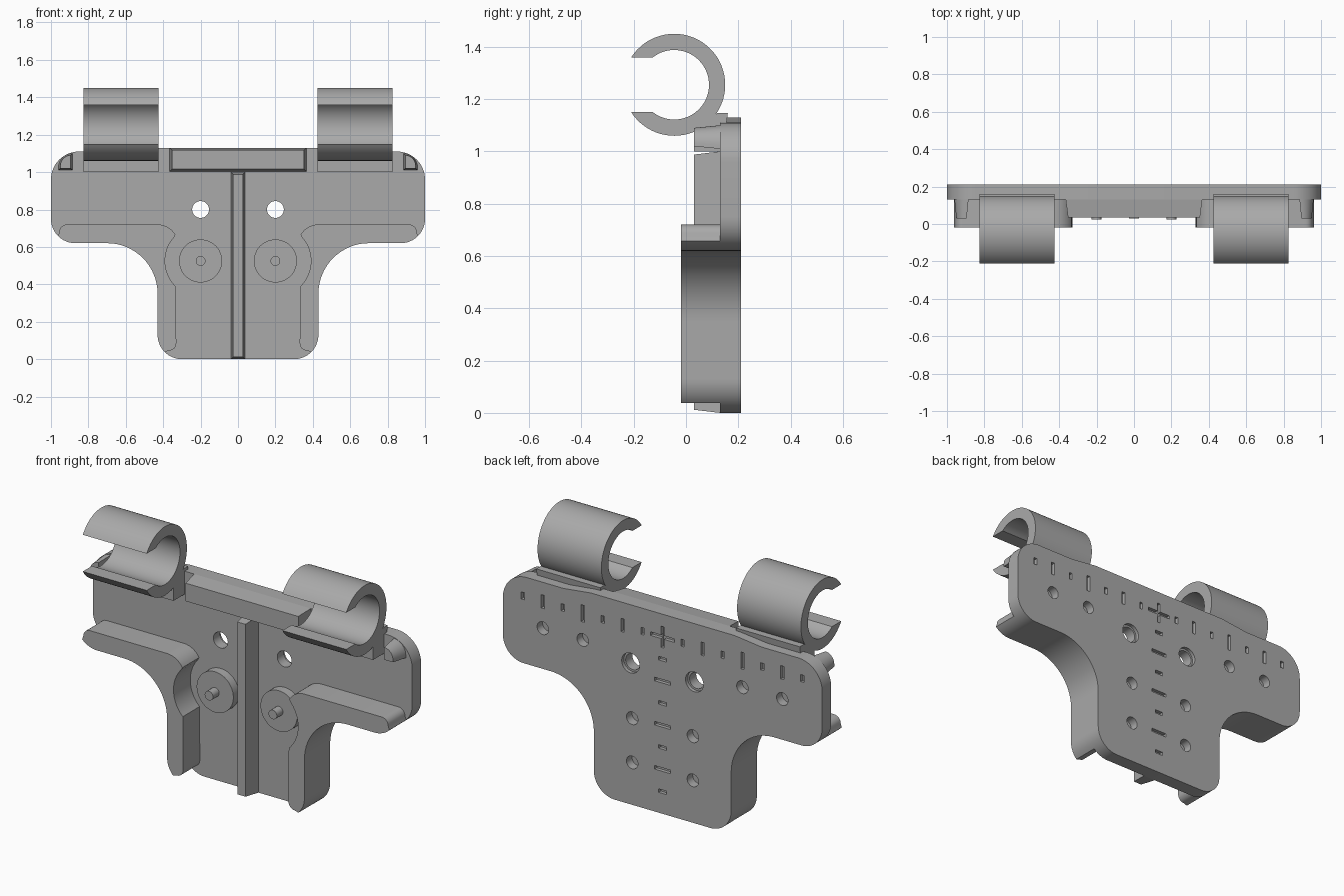
import bpy
import bmesh
from math import sin, cos, radians, sqrt, atan2, degrees

if "Cube" in bpy.data.objects:
    bpy.data.objects.remove(bpy.data.objects["Cube"])

grey = bpy.data.materials.new("plain grey")
grey.use_nodes = True
COLOUR = (0.4, 0.4, 0.4, 1)
grey.diffuse_color = COLOUR
grey.node_tree.nodes["Principled BSDF"].inputs["Base Color"].default_value = COLOUR

FRONT, BACK = 0.13, 0.21      # front and back planes of the plate


def arc(cx, cy, r, start, end, n=16):
    angles = [radians(start + (end - start) * i / n) for i in range(n + 1)]
    return [(cx + r * cos(a), cy + r * sin(a)) for a in angles]


def circle(cx, cz, r, n=40):
    return arc(cx, cz, r, 0, 360, n)[:-1]


def rect(cx, cz, w, h):
    return [(cx + sx * w / 2, cz + sz * h / 2)
            for sx, sz in ((-1, -1), (1, -1), (1, 1), (-1, 1))]


def flip(points):
    return [(-x, z) for x, z in reversed(points)]


def add_prism(bm, outline, a, b, axis="y", draft=0.0):
    """Extrude an outline from a to b; draft pulls the a end inwards."""
    us, vs = zip(*outline)
    mu, mv = (min(us) + max(us)) / 2, (min(vs) + max(vs)) / 2
    su = 1 - 2 * draft / (max(us) - min(us))
    sv = 1 - 2 * draft / (max(vs) - min(vs))

    def place(u, v, t):
        return (u, t, v) if axis == "y" else (t, u, v)

    near = [bm.verts.new(place(mu + (u - mu) * su, mv + (v - mv) * sv, a)) for u, v in outline]
    far = [bm.verts.new(place(u, v, b)) for u, v in outline]
    bm.faces.new(near)
    bm.faces.new(far[::-1])
    for i in range(len(near)):
        j = (i + 1) % len(near)
        bm.faces.new((near[j], near[i], far[i], far[j]))


def build(name, prisms):
    bm = bmesh.new()
    for args in prisms:
        add_prism(bm, *args)
    bmesh.ops.recalc_face_normals(bm, faces=bm.faces)
    mesh = bpy.data.meshes.new(name)
    bm.to_mesh(mesh)
    bm.free()
    mesh.materials.append(grey)
    obj = bpy.data.objects.new(name, mesh)
    bpy.context.collection.objects.link(obj)
    return obj


def activate(obj):
    bpy.ops.object.select_all(action="DESELECT")
    obj.select_set(True)
    bpy.context.view_layer.objects.active = obj


def smooth(obj):
    activate(obj)
    bpy.ops.object.shade_smooth_by_angle(angle=radians(30))


# T-shaped plate
half = (arc(0.30, 0.13, 0.13, -90, 0) + arc(0.70, 0.35, 0.27, 180, 90)
        + arc(0.87, 0.75, 0.13, -90, 0) + arc(0.85, 0.96, 0.15, 0, 90)
        + [(0.62, 1.11), (0.45, 1.13)])
plate = build("plate", [(half + flip(half), FRONT, BACK)])

# holes and ruler grooves cut into the back
out = BACK + 0.02
pockets, bores = [], []
for s in (-1, 1):
    pockets.append((circle(s * 0.2, 0.8, 0.056), BACK - 0.02, out))
    bores.append((circle(s * 0.2, 0.8, 0.045), FRONT - 0.02, out))
    for x, z in ((0.5, 0.85), (0.75, 0.85), (0.19, 0.49), (0.19, 0.24)):
        pockets.append((circle(s * x, z, 0.036), BACK - 0.05, out))
    for k in range(1, 8):
        length = 0.04 if k % 2 else (0.095 if k == 4 else 0.075)
        pockets.append((rect(s * k / 8, 1, 0.02, length), BACK - 0.02, out))
for k in range(1, 8):
    pockets.append((rect(0, k / 8, 0.1 if k % 2 == 0 else 0.05, 0.02), BACK - 0.02, out))
pockets.append((rect(0, 1, 0.15, 0.02), BACK - 0.02, out))
bores.append((rect(0, 1, 0.02, 0.12), BACK - 0.021, out))

for cutter in (build("pocket_cutter", pockets), build("bore_cutter", bores)):
    cutter.hide_render = True
    activate(plate)
    mod = plate.modifiers.new("cut", "BOOLEAN")
    mod.operation = "DIFFERENCE"
    mod.solver = "EXACT"
    mod.object = cutter
    bpy.ops.object.modifier_apply(modifier=mod.name)
    bpy.data.objects.remove(cutter)
smooth(plate)

# centre rib and top bar, both with drafted sides
smooth(build("centre_rib", [(rect(0, 0.5, 0.075, 1), 0.03, FRONT, "y", 0.012)]))
smooth(build("top_bar", [(rect(0, 1.067, 0.73, 0.126), 0.035, FRONT, "y", 0.012)]))

# curved walls along the arms and neck, scooped around the discs
wall = (arc(0.30, 0.13, 0.13, -45, 0, 8) + arc(0.70, 0.35, 0.27, 180, 90)
        + arc(0.87, 0.75, 0.13, -90, -45, 8) + arc(0.915, 0.68, 0.04, 0, 90, 6)
        + arc(0.43, 0.61, 0.11, 90, 150, 8) + arc(0.2, 0.525, 0.19, 42, -46, 20)
        + arc(0.37, 0.085, 0.04, 180, 270, 6))

# open ring clip profile and its support, in the y-z plane
CY, CZ, R_OUT, R_IN, GAP = -0.045, 1.255, 0.195, 0.133, 0.104
end_out = 180 - degrees(atan2(GAP, sqrt(R_OUT ** 2 - GAP ** 2)))
end_in = 180 - degrees(atan2(GAP, sqrt(R_IN ** 2 - GAP ** 2)))
ring = (arc(CY, CZ, R_OUT, -end_out, end_out, 56)
        + arc(CY, CZ, R_IN, end_in, -end_in, 48))
support = [(0.03, 1.0), (0.14, 1.0), (0.16, 1.147), (0.12, 1.147), (0.03, 1.085)]
end_pad = [(0.885, 1.01), (0.96, 1.01)] + arc(0.885, 1.025, 0.075, 0, 90, 10)

for side, s in (("left", 1), ("right", -1)):
    def mirror(points):
        return points if s == 1 else flip(points)

    xs = sorted((s * 0.425, s * 0.825))
    smooth(build(side + "_wall", [(mirror(wall), -0.02, FRONT)]))
    smooth(build(side + "_clip", [(ring, *xs, "x")]))
    smooth(build(side + "_clip_support", [(support, *xs, "x")]))
    smooth(build(side + "_end_pad", [(mirror(end_pad), 0.03, FRONT, "y", 0.01)]))
    smooth(build(side + "_disc", [(circle(s * 0.2, 0.525, 0.115, 48), 0.08, FRONT)]))
    smooth(build(side + "_pin", [(circle(s * 0.2, 0.525, 0.026, 24), 0.025, 0.08)]))
